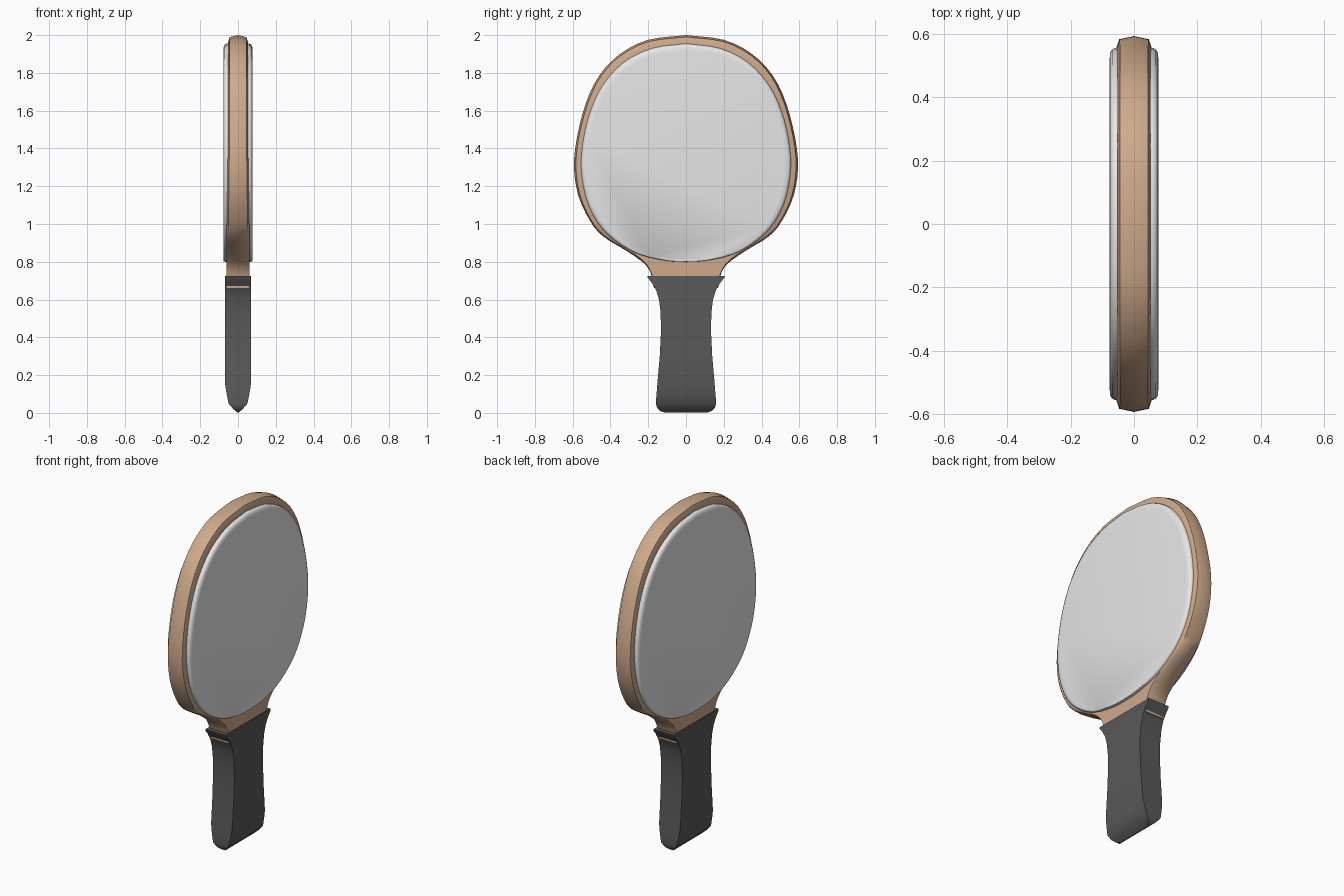
import bpy, bmesh
from mathutils import Vector
from math import radians

if "Cube" in bpy.data.objects:
    bpy.data.objects.remove(bpy.data.objects["Cube"], do_unlink=True)


def material(name, rgb):
    m = bpy.data.materials.new(name)
    m.use_nodes = True
    m.diffuse_color = (*rgb, 1)
    m.node_tree.nodes["Principled BSDF"].inputs["Base Color"].default_value = (*rgb, 1)
    return m


wood = material("wood", (0.62, 0.40, 0.26))
rubber = material("pale rubber", (0.8, 0.8, 0.8))
grip = material("dark grip", (0.10, 0.10, 0.10))


def spline(pts, steps=3):
    """Catmull-Rom curve through 2D points."""
    p = [Vector(q) for q in pts]
    p = [2 * p[0] - p[1]] + p + [2 * p[-1] - p[-2]]
    out = []
    for a, b, c, d in zip(p, p[1:], p[2:], p[3:]):
        for i in range(steps):
            t = i / steps
            out.append(0.5 * (2 * b + (c - a) * t + (2 * a - 5 * b + 4 * c - d) * t * t
                              + (3 * b - a - 3 * c + d) * t ** 3))
    return out + [p[-2]]


def mirrored(half):
    """Close a half outline (top to bottom, +y side) across y = 0."""
    return half + [Vector((-q.x, q.y)) for q in reversed(half) if q.x > 0.001]


def inset(loop, amount):
    """Move each outline point inwards by amount(z)."""
    out = []
    for i, q in enumerate(loop):
        d = (loop[(i + 1) % len(loop)] - loop[i - 1]).normalized()
        out.append(q + Vector((d.y, -d.x)) * amount(q.y))
    return out


def loft(name, rings, mat, angle=35):
    """Skin equal-length rings of 3D points and cap both ends."""
    bm = bmesh.new()
    vs = [[bm.verts.new(p) for p in r] for r in rings]
    n = len(vs[0])
    for a, b in zip(vs, vs[1:]):
        for i in range(n):
            j = (i + 1) % n
            bm.faces.new((a[i], a[j], b[j], b[i]))
    bm.faces.new(vs[0])
    bm.faces.new(vs[-1])
    bmesh.ops.remove_doubles(bm, verts=bm.verts, dist=0.0002)
    bmesh.ops.recalc_face_normals(bm, faces=bm.faces)
    me = bpy.data.meshes.new(name)
    bm.to_mesh(me)
    bm.free()
    me.materials.append(mat)
    ob = bpy.data.objects.new(name, me)
    bpy.context.collection.objects.link(ob)
    bpy.ops.object.select_all(action="DESELECT")
    ob.select_set(True)
    bpy.context.view_layer.objects.active = ob
    bpy.ops.object.shade_smooth_by_angle(angle=radians(angle))
    return ob


# Wooden blade with a softly ridged rim, thicker towards the neck
blade = mirrored(spline([(0, 2), (0.2, 1.975), (0.35, 1.9), (0.46, 1.785), (0.53, 1.64),
                         (0.577, 1.46), (0.593, 1.3), (0.57, 1.15), (0.51, 1.02),
                         (0.44, 0.935), (0.31, 0.855), (0.215, 0.785), (0.18, 0.72),
                         (0.17, 0.66)]))


def thickness(z):
    return 0.052 + 0.009 * min(1, max(0, (1.5 - z) / 0.6))


section = [(-1, 0.06), (-1, 0.035), (-0.85, 0.01), (0, 0), (0.85, 0.01), (1, 0.035), (1, 0.06)]
rings = []
for side, depth in section:
    # The rim bevel fades out at the neck
    loop = inset(blade, lambda z: depth if depth > 0.05 else depth * min(1, max(0.1, (z - 0.7) / 0.5)))
    rings.append([(side * thickness(q.y), q.x, q.y) for q in loop])
loft("wooden_blade", rings, wood, 50)

# Rubber pads, one on each face
pad = mirrored(spline([(0, 1.955), (0.18, 1.93), (0.33, 1.855), (0.44, 1.735), (0.505, 1.6),
                       (0.543, 1.45), (0.555, 1.3), (0.53, 1.14), (0.47, 1.01),
                       (0.38, 0.915), (0.25, 0.84), (0.1, 0.805), (0, 0.8)]))
for name, side in (("right_pad", -1), ("left_pad", 1)):
    rings = []
    for x, depth in ((0.03, 0), (0.06, 0), (0.069, 0.004), (0.075, 0.014), (0.077, 0.035)):
        loop = inset(pad, lambda z: depth * min(1, max(0.05, (z - 0.8) / 0.25)))
        rings.append([(side * x, q.x, q.y) for q in loop])
    loft(name, rings, rubber, 50)

# Flared handle with a wedge-shaped butt: height, half width, half thickness
profile = [(0.725, 0.205, 0.068), (0.715, 0.203, 0.069), (0.69, 0.182, 0.069),
           (0.65, 0.158, 0.069), (0.6, 0.143, 0.069), (0.53, 0.134, 0.069),
           (0.42, 0.133, 0.069), (0.3, 0.139, 0.069), (0.15, 0.152, 0.068),
           (0.1, 0.156, 0.06), (0.05, 0.16, 0.05), (0.025, 0.152, 0.029),
           (0.01, 0.135, 0.013), (0.001, 0.11, 0.002)]
rings = [[(sx * hx, sy * hy, z) for sx, sy in ((1, 1), (-1, 1), (-1, -1), (1, -1))]
         for z, hy, hx in profile]
loft("handle", rings, grip, 35)
